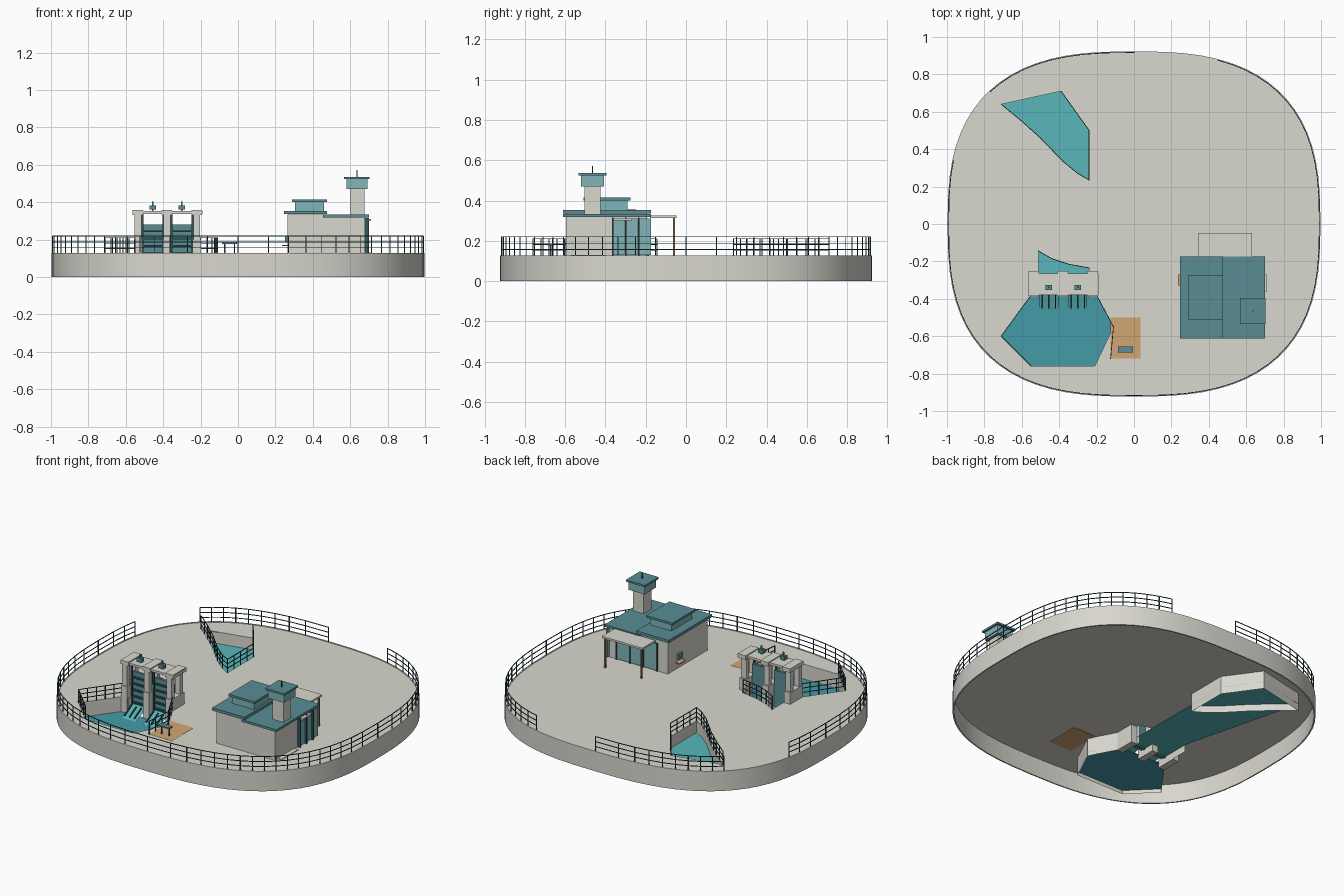
import bpy, bmesh, math
from mathutils import Vector, Matrix

if "Cube" in bpy.data.objects:
    bpy.data.objects.remove(bpy.data.objects["Cube"])

COL = {"stone": (.69, .68, .62, 1), "roof": (.10, .27, .30, 1), "glass": (.22, .46, .48, 1),
       "rail": (.03, .09, .10, 1), "water": (.10, .47, .49, 1), "deep": (.06, .33, .39, 1),
       "wood": (.25, .17, .11, 1), "pad": (.65, .38, .17, 1)}
MAT = {}
for k, c in COL.items():
    MAT[k] = bpy.data.materials.new(k)
    MAT[k].diffuse_color = c


def finish(name, bm, mat):
    me = bpy.data.meshes.new(name)
    bm.to_mesh(me)
    bm.free()
    ob = bpy.data.objects.new(name, me)
    bpy.context.collection.objects.link(ob)
    me.materials.append(MAT[mat])
    return ob


def boxes(name, mat, *bounds):
    """Each box is x0, x1, y0, y1, z0, z1."""
    bm = bmesh.new()
    for x0, x1, y0, y1, z0, z1 in bounds:
        m = Matrix.Translation(((x0 + x1) / 2, (y0 + y1) / 2, (z0 + z1) / 2)) @ Matrix.Diagonal((x1 - x0, y1 - y0, z1 - z0, 1))
        bmesh.ops.create_cube(bm, size=1, matrix=m)
    return finish(name, bm, mat)


def beam(bm, p, q, w=.0048):
    p, q = Vector(p), Vector(q)
    d = q - p
    m = Matrix.Translation((p + q) / 2) @ d.to_track_quat('Z', 'Y').to_matrix().to_4x4() @ Matrix.Diagonal((w, w, d.length, 1))
    bmesh.ops.create_cube(bm, size=1, matrix=m)


def plate(name, mat, loops, z0, z1):
    """Flat slab with outline and holes."""
    cu = bpy.data.curves.new(name, 'CURVE')
    cu.dimensions, cu.fill_mode, cu.extrude = '2D', 'BOTH', (z1 - z0) / 2
    for lp in loops:
        s = cu.splines.new('POLY')
        s.points.add(len(lp) - 1)
        for pt, (x, y) in zip(s.points, lp):
            pt.co = (x, y, 0, 1)
        s.use_cyclic_u = True
    ob = bpy.data.objects.new(name, cu)
    ob.location.z = (z0 + z1) / 2
    bpy.context.collection.objects.link(ob)
    me = bpy.data.meshes.new_from_object(ob.evaluated_get(bpy.context.evaluated_depsgraph_get()))
    bpy.data.objects.remove(ob)
    ob = bpy.data.objects.new(name, me)
    ob.location.z = (z0 + z1) / 2
    bpy.context.collection.objects.link(ob)
    me.materials.clear()
    me.materials.append(MAT[mat])
    return ob


def sheet(name, mat, path, z0, z1):
    bm = bmesh.new()
    for (ax, ay), (bx, by) in zip(path, path[1:]):
        bm.faces.new([bm.verts.new(v) for v in ((ax, ay, z0), (bx, by, z0), (bx, by, z1), (ax, ay, z1))])
    return finish(name, bm, mat)


def railing(name, path, h, step=None, skip=lambda x, y: False):
    pts = []
    for a, b in zip(path, path[1:]):
        a, b = Vector(a), Vector(b)
        n = max(1, round((b - a).length / step)) if step else 1
        pts += [a.lerp(b, i / n) for i in range(n)]
    pts.append(Vector(path[-1]))
    bm = bmesh.new()
    for i, p in enumerate(pts):
        if skip(p.x, p.y):
            continue
        beam(bm, (p.x, p.y, D), (p.x, p.y, D + h))
        if i + 1 < len(pts) and not skip(pts[i + 1].x, pts[i + 1].y):
            q = pts[i + 1]
            for f in (1, .66, .33):
                beam(bm, (p.x, p.y, D + h * f), (q.x, q.y, D + h * f), .004)
    return finish(name, bm, "rail")


D = .125  # deck height


def outline(inset, n=72):
    pts = []
    for i in range(n):
        t = 2 * math.pi * i / n
        c, s = math.cos(t), math.sin(t)
        pts.append(((.997 - inset) * math.copysign(abs(c) ** (2 / 2.7), c),
                    (.923 - inset) * math.copysign(abs(s) ** (2 / 2.7), s)))
    return pts


# Pools and platform
inlet = [(-.71, .64), (-.39, .71), (-.24, .50), (-.24, .235), (-.30, .27), (-.38, .335), (-.50, .46), (-.60, .55)]
back_edge = [(-.51, -.145), (-.44, -.185), (-.35, -.215), (-.24, -.235)]
basin = [(-.24, -.38), (-.20, -.38), (-.11, -.55), (-.21, -.76), (-.55, -.76), (-.71, -.60), (-.55, -.38), (-.51, -.38)]
plate("deck", "stone", [outline(.004), inlet, back_edge + basin], D - .004, D)
plate("outer_wall", "stone", [outline(0), outline(.008)], 0, D + .003)
sheet("inlet_walls", "stone", inlet + inlet[:1], .004, D)
sheet("basin_walls", "stone", back_edge[-1:] + basin + back_edge[:1], .004, D)
plate("channel_water", "water", [inlet[:4] + [(-.24, -.36), (-.51, -.36), (-.51, -.145)]], .048, .05)
plate("basin_water", "deep", [basin[1:7]], .028, .03)

# Railings
edge = outline(.006)
railing("edge_railing", edge + edge[:1], .095,
        skip=lambda x, y: (y > .8 and .08 < x < .42) or (x < -.78 and .36 < y < .70))
railing("inlet_railing", [inlet[0]] + inlet[:3:-1] + inlet[3:0:-1], .085, .06)
railing("basin_railing_left", [(-.55, -.38), (-.71, -.60), (-.55, -.76)], .085, .055)
railing("basin_railing_right", [(-.20, -.38), (-.11, -.55), (-.125, -.72)], .085, .06)
railing("channel_railing", back_edge, .085, .06)

# Sluice gates
piers, posts, caps = [], [], []
for x in (-.535, -.38, -.22):
    piers.append((x - .022, x + .022, -.39, -.26, .004, .20))
    for y in (-.37, -.285):
        posts.append((x - .018, x + .018, y - .014, y + .014, .20, .335))
    caps.append((x - .028, x + .028, -.385, -.25, .332, .358))
boxes("gate_piers", "stone", *piers)
boxes("gate_columns", "stone", *posts)
boxes("gate_bridge", "stone", (-.56, -.19, -.38, -.265, .338, .352), *caps)
gates, ribs, hoists = [], [], []
bars, chutes = bmesh.new(), bmesh.new()
for x in (-.455, -.30):
    gates.append((x - .056, x + .056, -.335, -.32, .04, .28))
    ribs += [(x - .056, x + .056, -.345, -.334, z, z + .01) for z in (.08, .12, .16, .20, .24)]
    hoists += [(x - .017, x + .017, -.352, -.325, .36, .383), (x - .004, x + .004, -.342, -.334, .352, .405)]
    for dx in (-.056, .056):
        beam(bars, (x + dx, -.345, .05), (x + dx, -.345, .34), .01)
    for dx in (-.035, 0, .035):
        beam(bars, (x + dx, -.38, .085), (x + dx, -.45, .045), .007)
    v = [chutes.verts.new(p) for p in ((x - .05, -.34, .075), (x + .05, -.34, .075), (x + .05, -.46, .032), (x - .05, -.46, .032))]
    chutes.faces.new(v)
boxes("gate_leaves", "roof", *gates)
boxes("gate_ribs", "rail", *ribs)
boxes("gate_hoists", "roof", *hoists)
finish("gate_guides", bars, "rail")
finish("gate_spill", chutes, "water")

# Pad with control desk
boxes("desk_pad", "pad", (-.125, .035, -.72, -.50, D - .006, D + .001))
boxes("desk_top", "roof", (-.085, -.005, -.687, -.655, .176, .185))
boxes("desk_legs", "rail", (-.075, -.068, -.675, -.667, D, .176), (-.022, -.015, -.675, -.667, D, .176))

# Control building
boxes("building_walls", "stone", (.265, .455, -.595, -.195, D, .335), (.455, .68, -.595, -.195, D, .32))
boxes("main_roofs", "roof", (.245, .475, -.612, -.175, .336, .354), (.455, .70, -.612, -.175, .319, .334))
boxes("clerestory", "glass", (.305, .46, -.495, -.29, .354, .40))
boxes("clerestory_roof", "roof", (.29, .475, -.51, -.275, .40, .414))
boxes("back_windows", "glass", *[(x, x + .085, -.197, -.188, D + .005, .30) for x in (.345, .44, .535)])
boxes("side_windows", "glass", *[(.678, .69, y, y + .055, D + .005, .31) for y in (-.36, -.295, -.23)])
boxes("window_frames", "rail", *[(.68, .70, y, y + .008, D, .315) for y in (-.368, -.304, -.239)],
      *[(x, x + .007, -.197, -.184, D, .305) for x in (.336, .432, .527, .622)])
boxes("side_fixtures", "stone", (.68, .708, -.57, -.40, D, .13), (.69, .71, -.36, -.27, .30, .31))
boxes("wall_panel", "roof", (.25, .266, -.325, -.285, .185, .22))
boxes("wall_shelf", "pad", (.235, .266, -.33, -.27, .165, .172))

# Entrance canopy
boxes("canopy", "stone", (.343, .63, -.18, -.048, .314, .326))
boxes("canopy_posts", "wood", *[(x - .005, x + .005, y - .005, y + .005, D, .315) for x in (.358, .615) for y in (-.06, -.178 - .02)])

# Lookout tower
boxes("tower_shaft", "stone", (.598, .675, -.505, -.425, .33, .472))
boxes("tower_cab", "glass", (.58, .692, -.522, -.408, .47, .524))
boxes("tower_roof", "roof", (.568, .703, -.535, -.395, .524, .536))
boxes("tower_antenna", "rail", (.633, .639, -.468, -.462, .536, .572))

for m in bpy.data.materials:
    if m.users and not m.is_grease_pencil:
        m.use_nodes = True
        m.node_tree.nodes["Principled BSDF"].inputs["Base Color"].default_value = m.diffuse_color
